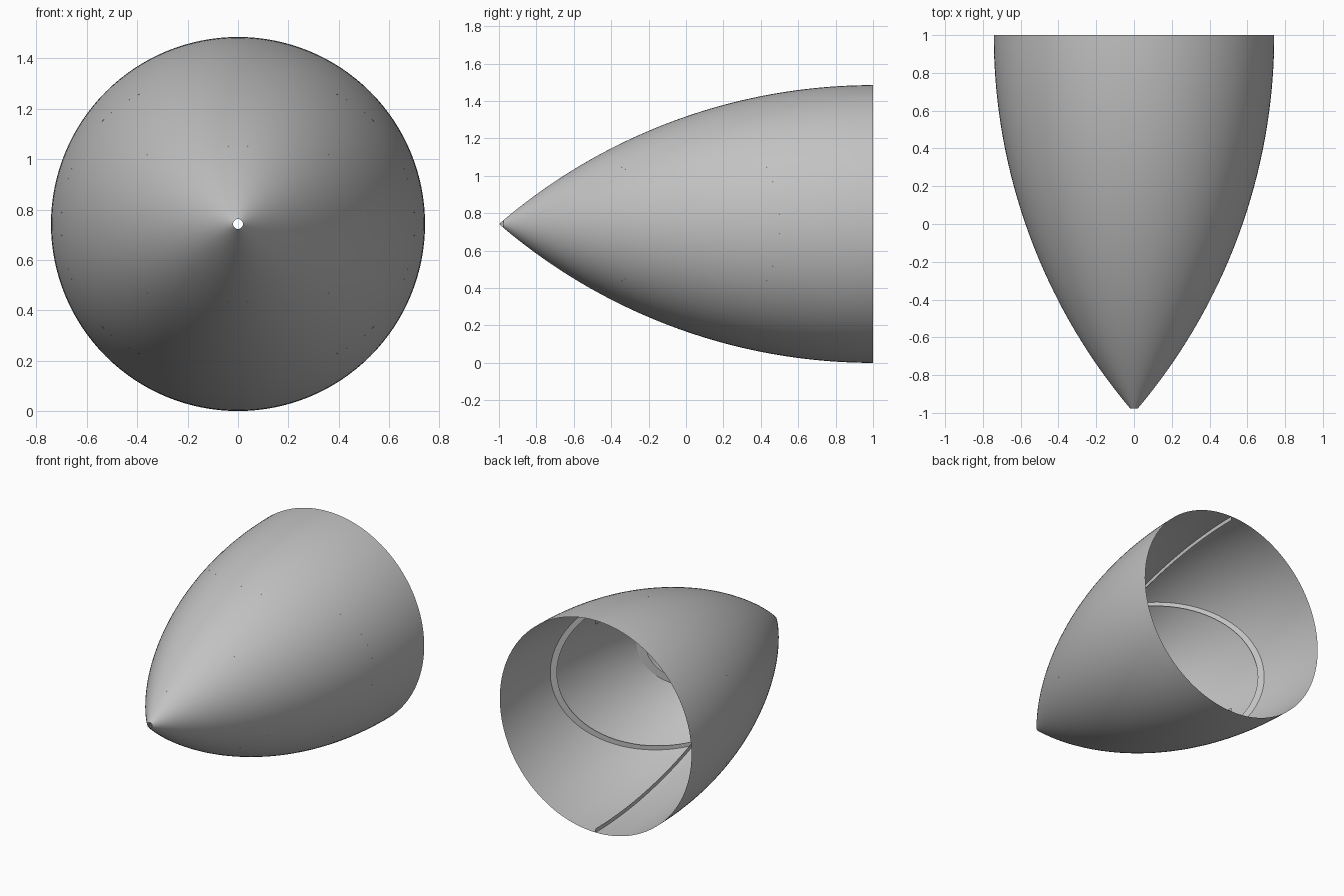
import bpy
import bmesh
from math import sqrt, sin, cos, pi

if "Cube" in bpy.data.objects:
    bpy.data.objects.remove(bpy.data.objects["Cube"], do_unlink=True)

RADIUS, LENGTH = 0.7425, 2.0
ARC = (RADIUS ** 2 + LENGTH ** 2) / (2 * RADIUS)   # tangent ogive arc radius
LIP = 0.028                                        # depth of ribs and flanges
TIP_CUT = -0.977                                   # small open hole at the nose
SLOPE = 1.2                                        # rake of the ribs

grey = bpy.data.materials.new("light grey")
grey.use_nodes = True
color = (0.54, 0.54, 0.54, 1)
grey.diffuse_color = color
grey.node_tree.nodes["Principled BSDF"].inputs["Base Color"].default_value = color


def ogive(y):
    """Shell radius at a station along the axis."""
    return max(0.0, sqrt(ARC ** 2 - (1 - y) ** 2) + RADIUS - ARC)


def strip(name, rows, smooth=False, closed=False):
    """Skin a list of equally long point rows with quads."""
    bm = bmesh.new()
    grid = [[bm.verts.new((x, y, z + RADIUS)) for x, y, z in row] for row in rows]
    pairs = list(zip(grid, grid[1:]))
    if closed:
        pairs.append((grid[-1], grid[0]))
    for a, b in pairs:
        for i in range(len(a) - 1):
            bm.faces.new((a[i], a[i + 1], b[i + 1], b[i]))
    bmesh.ops.remove_doubles(bm, verts=bm.verts, dist=1e-5)
    mesh = bpy.data.meshes.new(name)
    bm.to_mesh(mesh)
    bm.free()
    mesh.materials.append(grey)
    for p in mesh.polygons:
        p.use_smooth = smooth
    obj = bpy.data.objects.new(name, mesh)
    bpy.context.collection.objects.link(obj)
    return obj


# Thin open shell
SIDES, STEPS = 128, 48
stations = [1 + (TIP_CUT - 1) * i / STEPS for i in range(STEPS + 1)]
strip("nose_shell",
      [[(ogive(y) * cos(a), y, ogive(y) * sin(a)) for y in stations]
       for a in (2 * pi * i / SIDES for i in range(SIDES))],
      smooth=True, closed=True)

# Seam flanges along the top and bottom, running out to the point
seam = [1 - LENGTH * i / STEPS for i in range(STEPS + 1)]
for name, side in (("top_flange", 1), ("bottom_flange", -1)):
    strip(name, [[(0, y, side * ogive(y)) for y in seam],
                 [(0, y, side * max(0, ogive(y) - LIP)) for y in seam]])


def rib_point(start, angle, inset, side):
    """Point where the raked rib plane meets the shell, moved in by inset."""
    y = start
    for _ in range(25):
        y = start + (ogive(y) - inset) * cos(angle) / SLOPE
    r = ogive(y) - inset
    return (side * r * cos(angle), y, r * sin(angle))


# Raked ribs, one pair for each half of the shell
angles = [pi * (i / 48 - 0.5) for i in range(49)]
for place, start in (("rear", -0.084), ("front", -0.6)):
    for half, side in (("left", 1), ("right", -1)):
        strip(f"{place}_rib_{half}",
              [[rib_point(start, a, inset, side) for a in angles]
               for inset in (0, LIP)])
